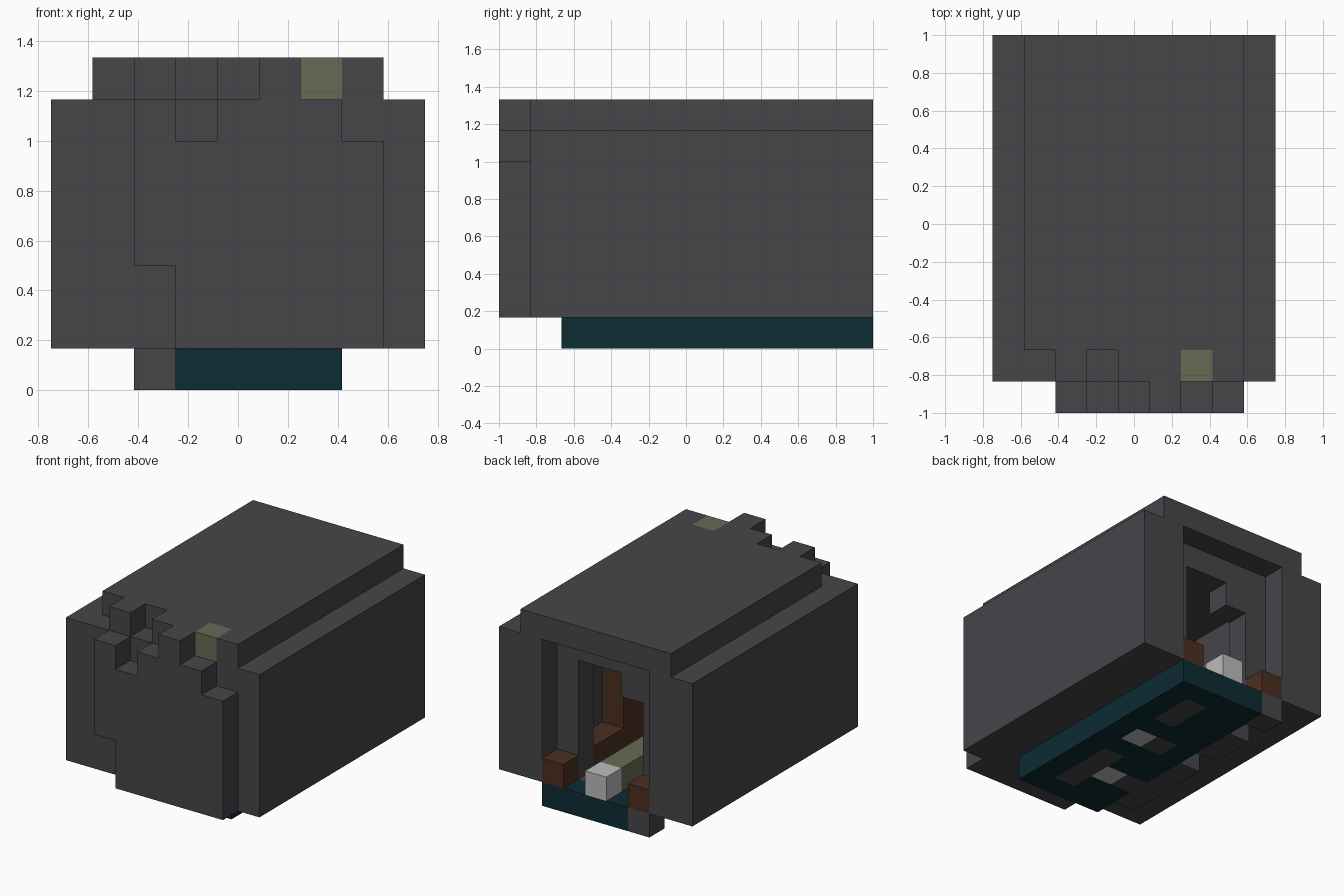
import bpy
import bmesh
from mathutils import Vector

cube = bpy.data.objects.get("Cube")
if cube:
    bpy.data.objects.remove(cube)

U = 1 / 6                              # edge of one block
ORIGIN = Vector((-0.75, -1, 0))


def material(name, rgb):
    m = bpy.data.materials.new(name)
    m.use_nodes = True
    m.diffuse_color = (*rgb, 1)
    m.node_tree.nodes["Principled BSDF"].inputs["Base Color"].default_value = (*rgb, 1)
    return m


GRAY = material("charcoal gray", (0.061, 0.059, 0.066))
TEAL = material("deep teal", (0.0037, 0.025, 0.034))
OLIVE = material("pale olive", (0.14, 0.146, 0.09))
BROWN = material("dark brown", (0.07, 0.029, 0.015))
WHITE = material("off white", (0.5, 0.5, 0.5))


def box(x, y, z):
    """Cells of a block range; each axis is a number or an inclusive pair."""
    span = lambda a: range(a[0], a[1] + 1) if isinstance(a, tuple) else (a,)
    return {(i, j, k) for i in span(x) for j in span(y) for k in span(z)}


parts = {}


def part(name, mat, *ranges, cut=()):
    cells = set().union(*(box(*r) for r in ranges))
    for r in cut:
        cells -= box(*r)
    parts[name] = (mat, cells)


# Outer body
for side, cols in (("right", (0, 1)), ("left", (7, 8))):
    part(side + "_wall", GRAY, (cols, (1, 11), (1, 6)))
part("roof", GRAY, ((1, 7), (1, 11), 7), ((2, 6), (2, 9), 6),
     cut=[(1, 1, 7), (3, 1, 7), (6, 1, 7)])
part("front_wall", GRAY, ((2, 6), 1, (1, 6)))

# Ragged front plate
part("front_plate", GRAY, ((3, 7), 0, (1, 5)), (2, 0, (3, 6)), ((4, 6), 0, 6), (5, 0, 7))
part("roof_lamp", OLIVE, (6, 1, 7))

# Stepped frame inside the rear opening
part("rear_frame", GRAY, ((2, 6), 10, (1, 6)), cut=[((4, 5), 10, (1, 5)), (3, 10, (1, 4))])

# Floor slab with patches
part("floor_gray_patches", GRAY, (5, (9, 10), 0), (4, 7, 0), (5, (3, 5), 0), (3, 4, 0))
part("floor_light_patches", WHITE, (5, 7, 0), (4, 4, 0))
part("floor", TEAL, ((3, 6), (2, 11), 0))
for p in ("floor_gray_patches", "floor_light_patches"):
    parts["floor"][1].difference_update(parts[p][1])
part("floor_edge", GRAY, (2, 11, 0), (2, (8, 9), 0), (2, (3, 6), 0))

# Interior fittings
part("side_bench", GRAY, (2, (2, 9), 1))
part("rear_posts", BROWN, (2, 11, 1), (6, 11, 1))
part("seat", BROWN, (6, (8, 9), 1), (6, (6, 7), (1, 4)))
part("center_bar", OLIVE, (4, (7, 10), 1))
part("center_bar_end", WHITE, (4, 11, 1))

solid = set().union(*(cells for _, cells in parts.values()))


def build(name, mat, cells):
    """Make one mesh from the exposed faces of the blocks."""
    bm = bmesh.new()
    for cell in sorted(cells):
        for axis in range(3):
            for sign in (0, 1):
                step = list(cell)
                step[axis] += 2 * sign - 1
                if tuple(step) in solid:
                    continue
                a, b = (axis + 1) % 3, (axis + 2) % 3
                corners = []
                for s, t in ((0, 0), (1, 0), (1, 1), (0, 1)):
                    p = Vector(cell)
                    p[axis] += sign
                    p[a] += s
                    p[b] += t
                    corners.append(bm.verts.new(ORIGIN + p * U))
                bm.faces.new(corners if sign else corners[::-1])
    bmesh.ops.remove_doubles(bm, verts=bm.verts, dist=0.001)
    mesh = bpy.data.meshes.new(name)
    bm.to_mesh(mesh)
    bm.free()
    mesh.materials.append(mat)
    bpy.context.collection.objects.link(bpy.data.objects.new(name, mesh))


for name, (mat, cells) in parts.items():
    build(name, mat, cells)
